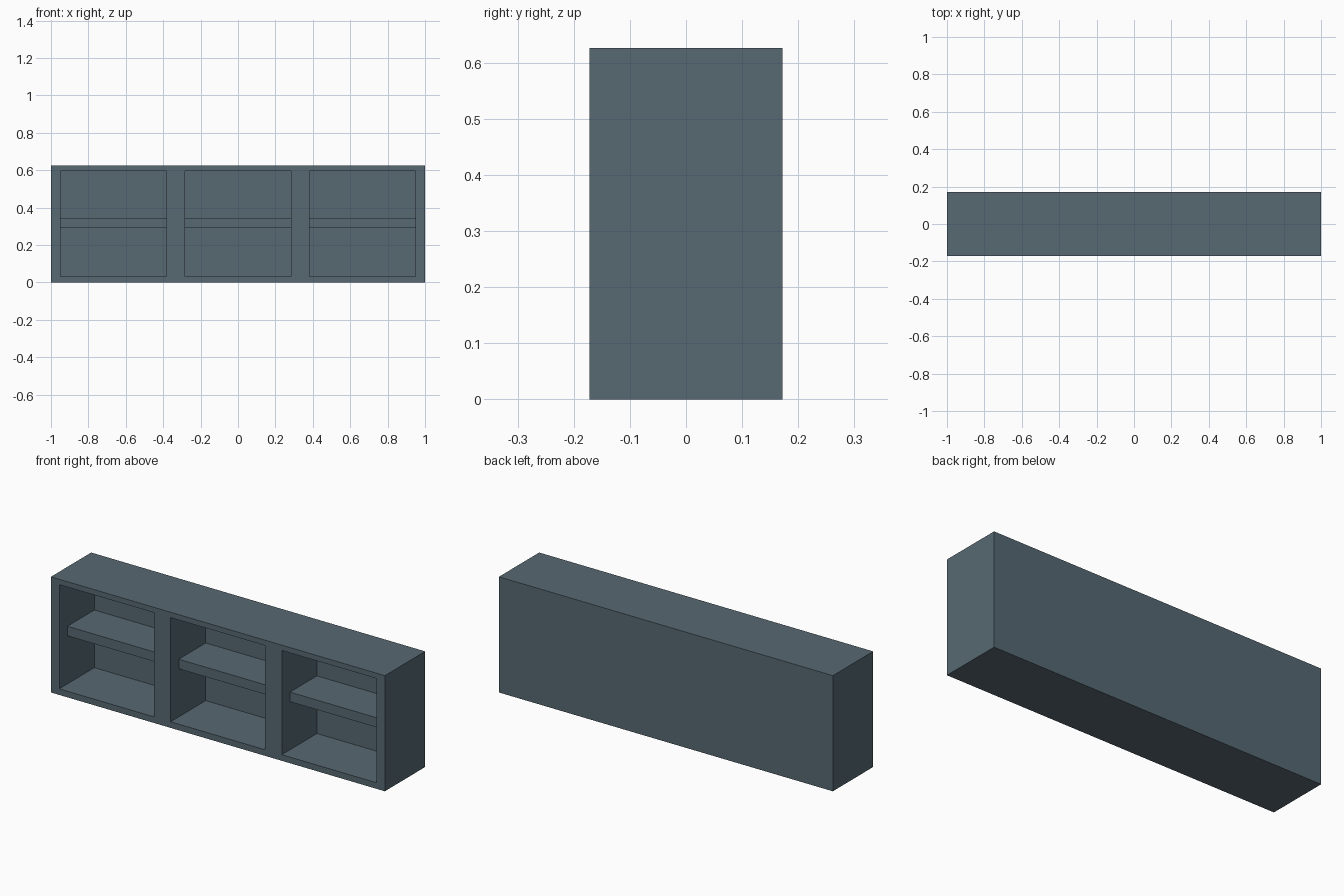
import bpy
import bmesh
from mathutils import Vector

if "Cube" in bpy.data.objects:
    bpy.data.objects.remove(bpy.data.objects["Cube"])

W, D, H = 2.0, 0.344, 0.626          # overall size
BAYS = [(-0.95, -0.383), (-0.283, 0.283), (0.383, 0.95)]
Z0, Z1 = 0.033, 0.597                # bottom and top of the openings
DEPTH = 0.30                         # depth of the openings

slate = bpy.data.materials.new("slate_blue_grey")
slate.diffuse_color = (0.095, 0.14, 0.17, 1.0)
slate.use_nodes = True
slate.node_tree.nodes["Principled BSDF"].inputs["Base Color"].default_value = slate.diffuse_color


def box_mesh(lo, hi):
    """Bmesh box between two corners."""
    bm = bmesh.new()
    bmesh.ops.create_cube(bm, size=1)
    lo, hi = Vector(lo), Vector(hi)
    for v in bm.verts:
        v.co = (lo + hi) / 2 + v.co * (hi - lo)
    return bm


def finish(bm, name):
    bmesh.ops.recalc_face_normals(bm, faces=bm.faces)
    mesh = bpy.data.meshes.new(name)
    bm.to_mesh(mesh)
    bm.free()
    mesh.materials.append(slate)
    obj = bpy.data.objects.new(name, mesh)
    bpy.context.collection.objects.link(obj)
    return obj


# Cabinet body: one block with three bays pushed in from the front
bm = box_mesh((-W / 2, -D / 2, 0), (W / 2, D / 2, H))
cuts = [((x, 0, 0), (1, 0, 0)) for bay in BAYS for x in bay]
cuts += [((0, 0, z), (0, 0, 1)) for z in (Z0, Z1)]
for co, no in cuts:
    bmesh.ops.bisect_plane(bm, geom=bm.verts[:] + bm.edges[:] + bm.faces[:],
                           plane_co=co, plane_no=no)


def is_bay(face):
    c = face.calc_center_median()
    return (c.y < -D / 2 + 0.001 and Z0 < c.z < Z1
            and any(a < c.x < b for a, b in BAYS))


bays = [f for f in bm.faces if is_bay(f)]
pushed = bmesh.ops.extrude_discrete_faces(bm, faces=bays)["faces"]
for f in pushed:
    bmesh.ops.translate(bm, verts=f.verts[:], vec=(0, DEPTH, 0))
finish(bm, "cabinet_body")

# Shelves: one set back inside each bay
for i, (a, b) in enumerate(BAYS):
    finish(box_mesh((a, -D / 2 + 0.07, 0.293), (b, -D / 2 + DEPTH, 0.345)),
           f"shelf_{i + 1}")
